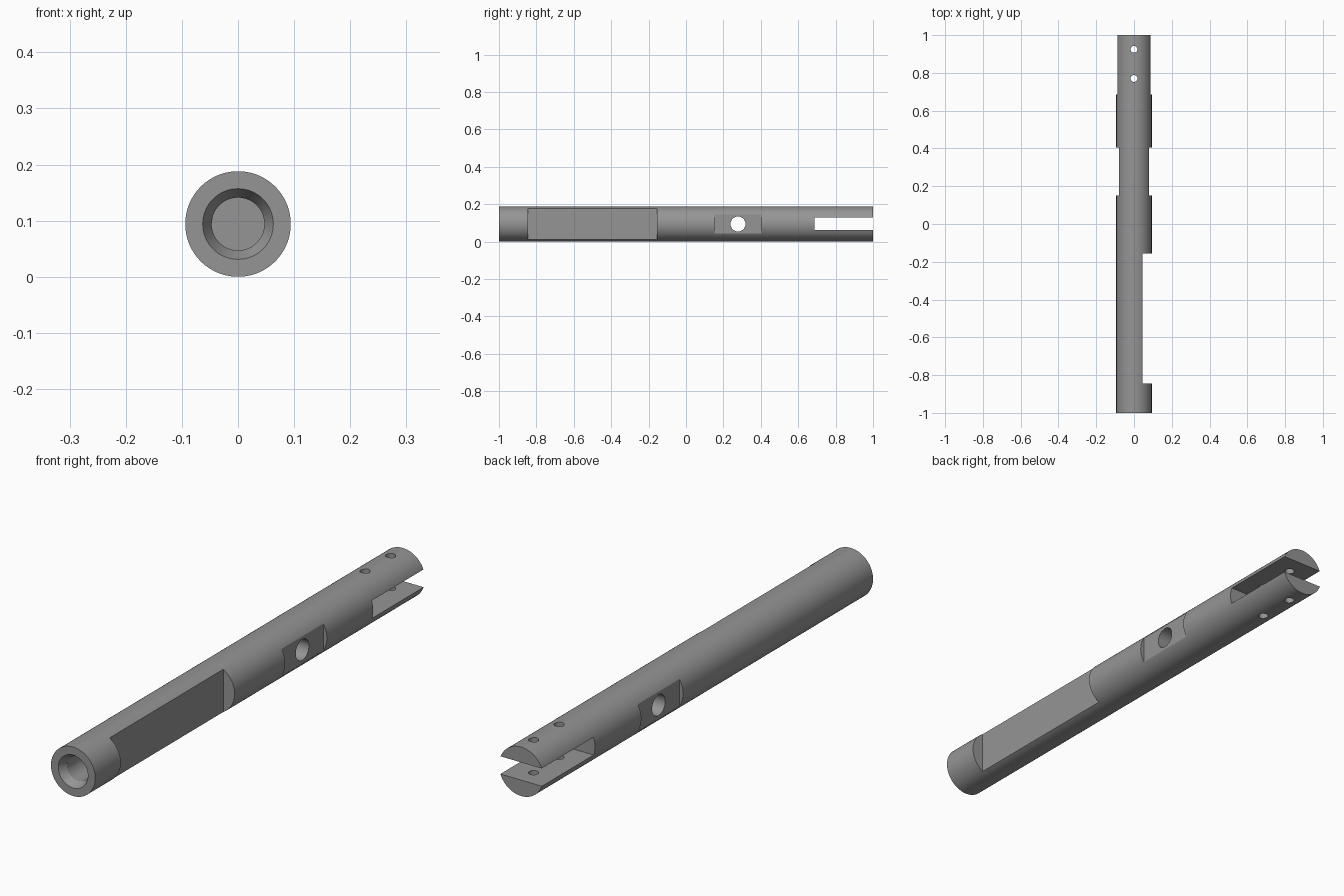
import bpy, bmesh, math
from mathutils import Matrix, Vector

if "Cube" in bpy.data.objects:
    bpy.data.objects.remove(bpy.data.objects["Cube"])

R = 0.094          # shaft radius, also the height of its axis
steel = bpy.data.materials.new("grey_steel")
steel.diffuse_color = (0.3, 0.3, 0.3, 1)
steel.use_nodes = True
steel.node_tree.nodes["Principled BSDF"].inputs["Base Color"].default_value = steel.diffuse_color


def finish(name, bm):
    bmesh.ops.recalc_face_normals(bm, faces=bm.faces)
    mesh = bpy.data.meshes.new(name)
    bm.to_mesh(mesh)
    bm.free()
    mesh.materials.append(steel)
    obj = bpy.data.objects.new(name, mesh)
    bpy.context.collection.objects.link(obj)
    return obj


def rod(name, axis, centre, length, r1, r2=None, sides=48):
    """Cylinder or cone along an axis; r1 is at the negative end."""
    bm = bmesh.new()
    turn = Vector(axis).to_track_quat('Z', 'Y').to_matrix().to_4x4()
    bmesh.ops.create_cone(bm, cap_ends=True, segments=sides, radius1=r1,
                          radius2=r1 if r2 is None else r2, depth=length,
                          matrix=Matrix.Translation(centre) @ turn)
    return finish(name, bm)


def block(name, x, y, z):
    """Box given by its ranges on each axis."""
    bm = bmesh.new()
    size = [b - a for a, b in (x, y, z)]
    mid = [(a + b) / 2 for a, b in (x, y, z)]
    bmesh.ops.create_cube(bm, size=1, matrix=Matrix.Translation(mid)
                          @ Matrix.Diagonal((*size, 1)))
    return finish(name, bm)


shaft = rod("shaft", (0, 1, 0), (0, 0, R), 2, R, sides=128)
tall = (-0.1, 0.3)
cutters = [
    # long flat on the right side
    block("long_flat_cutter", (0.046, 0.2), (-0.845, -0.155), tall),
    # slot through the back end
    block("slot_cutter", (-0.2, 0.2), (0.686, 1.1), (R - 0.033, R + 0.035)),
    # cross hole between the short flats
    rod("cross_hole_cutter", (1, 0, 0), (0, 0.278, R), 0.5, 0.04),
    # blind bore and its countersink in the front end
    rod("bore_cutter", (0, 1, 0), (0, -0.95, R), 0.15, 0.047, sides=64),
    rod("countersink_cutter", (0, 1, 0), (0, -0.99, R), 0.04, 0.0683, 0.047, sides=64),
]
# short flats on both sides
for side, x in (("left", (-0.2, -0.0785)), ("right", (0.0785, 0.2))):
    cutters.append(block(side + "_flat_cutter", x, (0.152, 0.405), tall))
# two pin holes crossing the slot
for i, y in enumerate((0.77, 0.925)):
    cutters.append(rod(f"pin_hole_cutter_{i + 1}", (0, 0, 1), (0, y, R), 0.5, 0.018, sides=32))

# the countersink ends before the front face of the cone, so slide it forward
cutters[4].location.y = -0.0

bpy.context.view_layer.objects.active = shaft
shaft.select_set(True)
for c in cutters:
    mod = shaft.modifiers.new(c.name, 'BOOLEAN')
    mod.operation = 'DIFFERENCE'
    mod.solver = 'EXACT'
    mod.object = c
    bpy.ops.object.modifier_apply(modifier=mod.name)
for c in cutters:
    bpy.data.objects.remove(c)
bpy.ops.object.shade_smooth_by_angle(angle=math.radians(20))
